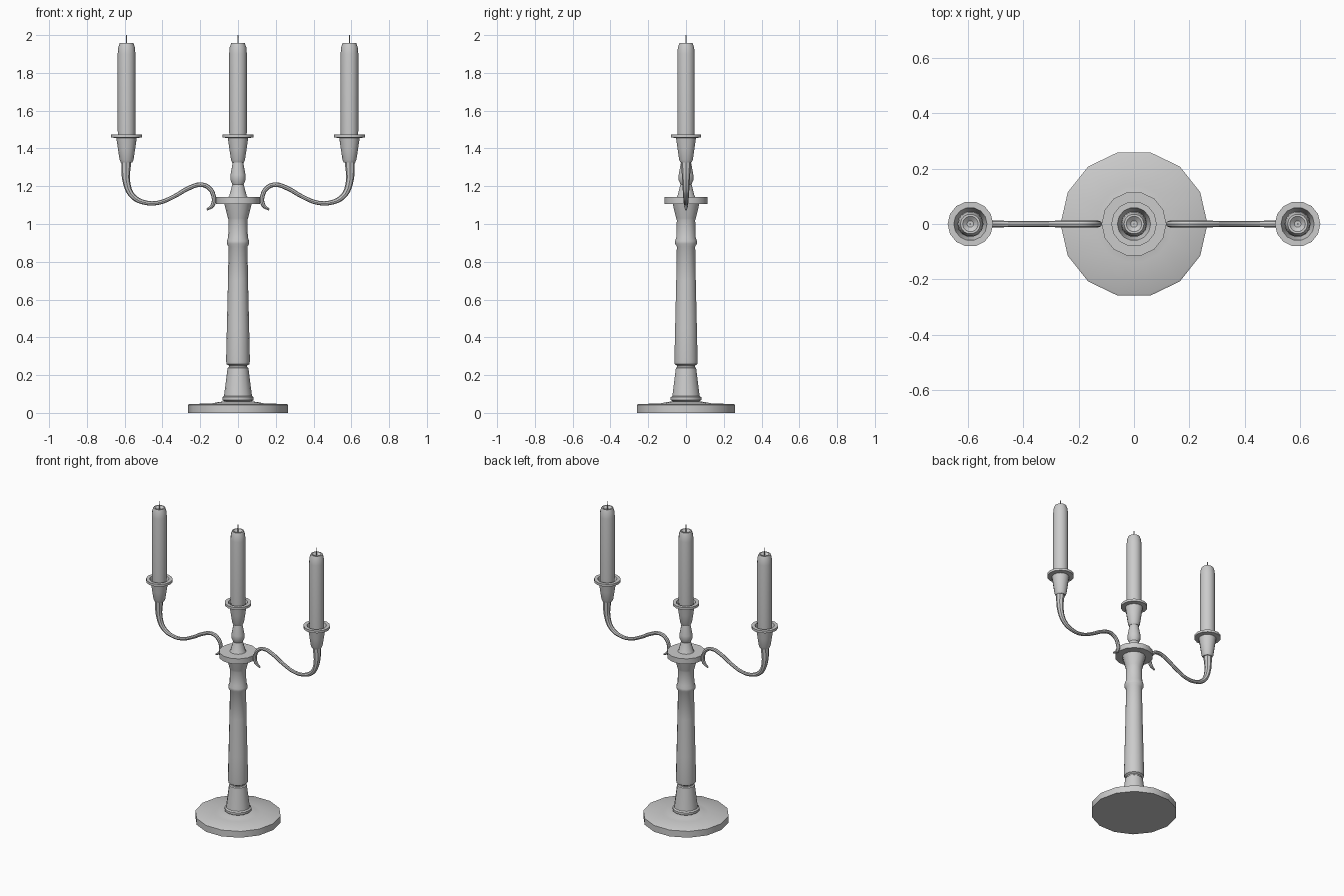
import bpy, bmesh
from math import cos, sin, pi, radians

if "Cube" in bpy.data.objects:
    bpy.data.objects.remove(bpy.data.objects["Cube"])


def finish(obj):
    bpy.ops.object.select_all(action='DESELECT')
    obj.select_set(True)
    bpy.context.view_layer.objects.active = obj
    bpy.ops.object.shade_smooth_by_angle(angle=radians(35))


def lathe(name, profile, x=0.0, sides=14):
    """Revolve (radius, z) points around a vertical axis and cap both ends."""
    bm = bmesh.new()
    rings = [[bm.verts.new((r * cos(2 * pi * j / sides), r * sin(2 * pi * j / sides), z))
              for j in range(sides)] for r, z in profile]
    for a, b in zip(rings, rings[1:]):
        for j in range(sides):
            k = (j + 1) % sides
            bm.faces.new((a[j], a[k], b[k], b[j]))
    bm.faces.new(rings[0][::-1])
    bm.faces.new(rings[-1])
    mesh = bpy.data.meshes.new(name)
    bm.to_mesh(mesh)
    bm.free()
    obj = bpy.data.objects.new(name, mesh)
    obj.location.x = x
    bpy.context.collection.objects.link(obj)
    finish(obj)
    return obj


def arm(name, side):
    """Curled arm swept along (x, z, radius) points."""
    pts = [(.165, 1.075, .005), (.134, 1.1, .011), (.13, 1.15, .012), (.158, 1.195, .012),
           (.2, 1.208, .012), (.26, 1.19, .012), (.34, 1.145, .011), (.42, 1.113, .011),
           (.49, 1.113, .012), (.555, 1.145, .015), (.588, 1.21, .019), (.592, 1.34, .027)]
    curve = bpy.data.curves.new(name, 'CURVE')
    curve.dimensions = '3D'
    curve.bevel_depth = 1.0
    curve.bevel_resolution = 2
    curve.resolution_u = 4
    curve.use_fill_caps = True
    spline = curve.splines.new('BEZIER')
    spline.bezier_points.add(len(pts) - 1)
    for p, (x, z, r) in zip(spline.bezier_points, pts):
        p.co = (side * x, 0, z)
        p.radius = r
        p.handle_left_type = p.handle_right_type = 'AUTO'
    obj = bpy.data.objects.new(name, curve)
    bpy.context.collection.objects.link(obj)
    bpy.ops.object.select_all(action='DESELECT')
    obj.select_set(True)
    bpy.context.view_layer.objects.active = obj
    bpy.ops.object.convert(target='MESH')
    finish(bpy.context.view_layer.objects.active)


# Round foot
lathe("base", [(.265, 0), (.265, .043), (.258, .047), (.14, .05), (.11, .056), (.07, .062)])

# Turned stem with dish and neck
lathe("stem", [(.07, .05), (.07, .06), (.083, .068), (.083, .083), (.074, .09),
               (.055, .238), (.048, .243), (.048, .25), (.061, .258), (.063, .275),
               (.059, .45), (.053, .7), (.05, .88), (.059, .895), (.059, .91),
               (.052, .93), (.05, 1.02), (.053, 1.03), (.072, 1.105),
               (.117, 1.107), (.117, 1.143), (.05, 1.143), (.046, 1.15),
               (.03, 1.21), (.041, 1.235), (.04, 1.26), (.025, 1.34)])

# Arms
arm("arm_right", 1)
arm("arm_left", -1)

# Candle cups, candles and wicks
for label, x in (("left", -.59), ("centre", 0), ("right", .59)):
    lathe("cup_" + label, [(.03, 1.325), (.037, 1.34), (.046, 1.4), (.054, 1.455),
                           (.082, 1.458), (.082, 1.474), (.06, 1.474),
                           (.054, 1.455), (.046, 1.41)], x)
    lathe("candle_" + label, [(.043, 1.39), (.047, 1.5), (.047, 1.9), (.044, 1.935),
                              (.036, 1.958), (.028, 1.958), (.012, 1.945)], x)
    lathe("wick_" + label, [(.003, 1.94), (.003, 1.975), (.002, 2.0)], x, 6)
